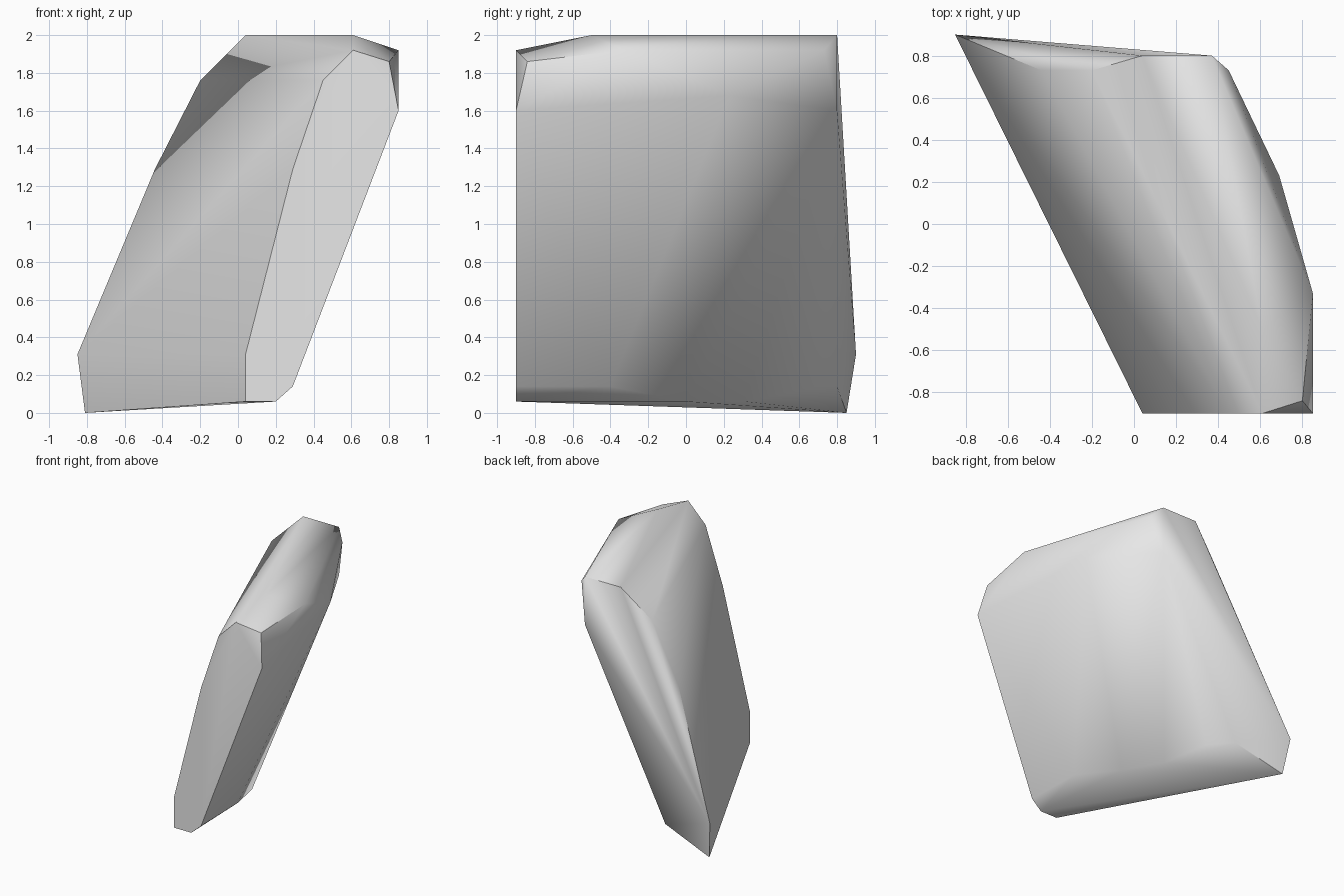
import bpy
import bmesh
import math

# Remove the default object
default_cube = bpy.data.objects.get("Cube")
if default_cube:
    bpy.data.objects.remove(default_cube, do_unlink=True)


def make_material(name, colour):
    material = bpy.data.materials.new(name)
    material.use_nodes = True
    material.diffuse_color = colour
    for node in material.node_tree.nodes:
        if node.type == "BSDF_PRINCIPLED":
            node.inputs["Base Color"].default_value = colour
    return material


def build_hull(name, points, material):
    """Wrap the corner points in a faceted convex block."""
    mesh = bpy.data.meshes.new(name)
    bm = bmesh.new()
    for point in points:
        bm.verts.new(point)
    result = bmesh.ops.convex_hull(bm, input=bm.verts[:])
    unused = {item for item in result["geom_interior"] + result["geom_unused"]
              if isinstance(item, bmesh.types.BMVert)}
    bmesh.ops.delete(bm, geom=list(unused), context="VERTS")
    bmesh.ops.dissolve_limit(bm, angle_limit=math.radians(1),
                             verts=bm.verts[:], edges=bm.edges[:])
    bmesh.ops.recalc_face_normals(bm, faces=bm.faces[:])
    bm.to_mesh(mesh)
    bm.free()
    mesh.materials.append(material)
    block = bpy.data.objects.new(name, mesh)
    bpy.context.collection.objects.link(block)
    return block


# Flat front face, as an x-z profile
front_y = -0.9
front_profile = [(0.04, 0.06), (0.04, 0.31), (0.29, 1.29), (0.45, 1.76),
                 (0.61, 1.92), (0.85, 1.6), (0.29, 0.14), (0.2, 0.06)]
front_face = [(x, front_y, z) for x, z in front_profile]

# Leaning back face and its bevelled edge
back_face = [(-0.81, 0.85, 0), (-0.85, 0.9, 0.31), (-0.44, 0.73, 1.29),
             (-0.2, 0.73, 1.76), (0.04, 0.8, 2), (0.37, 0.8, 2),
             (0.37, 0.8, 1.6), (-0.37, 0.8, 0.14)]

# Chipped top edge, front to back
top_edge = [(0.8, -0.84, 1.86), (0.61, -0.5, 2), (0.85, -0.33, 1.92),
            (0.69, 0.23, 1.68), (0.45, 0.73, 1.92)]

# Chipped lower edge, front to back
lower_edge = [(0.28, -0.4, 0.14), (0.13, 0, 0.06), (-0.05, 0.31, 0.06),
              (-0.21, 0.63, 0.14)]

# Stone slab
stone_grey = make_material("stone grey", (0.8, 0.8, 0.8, 1))
corners = front_face + back_face + top_edge + lower_edge
slab = build_hull("stone_slab", corners, stone_grey)

# Soft facets with crisp outer edges
bpy.ops.object.select_all(action="DESELECT")
slab.select_set(True)
bpy.context.view_layer.objects.active = slab
bpy.ops.object.shade_smooth_by_angle(angle=math.radians(48))
